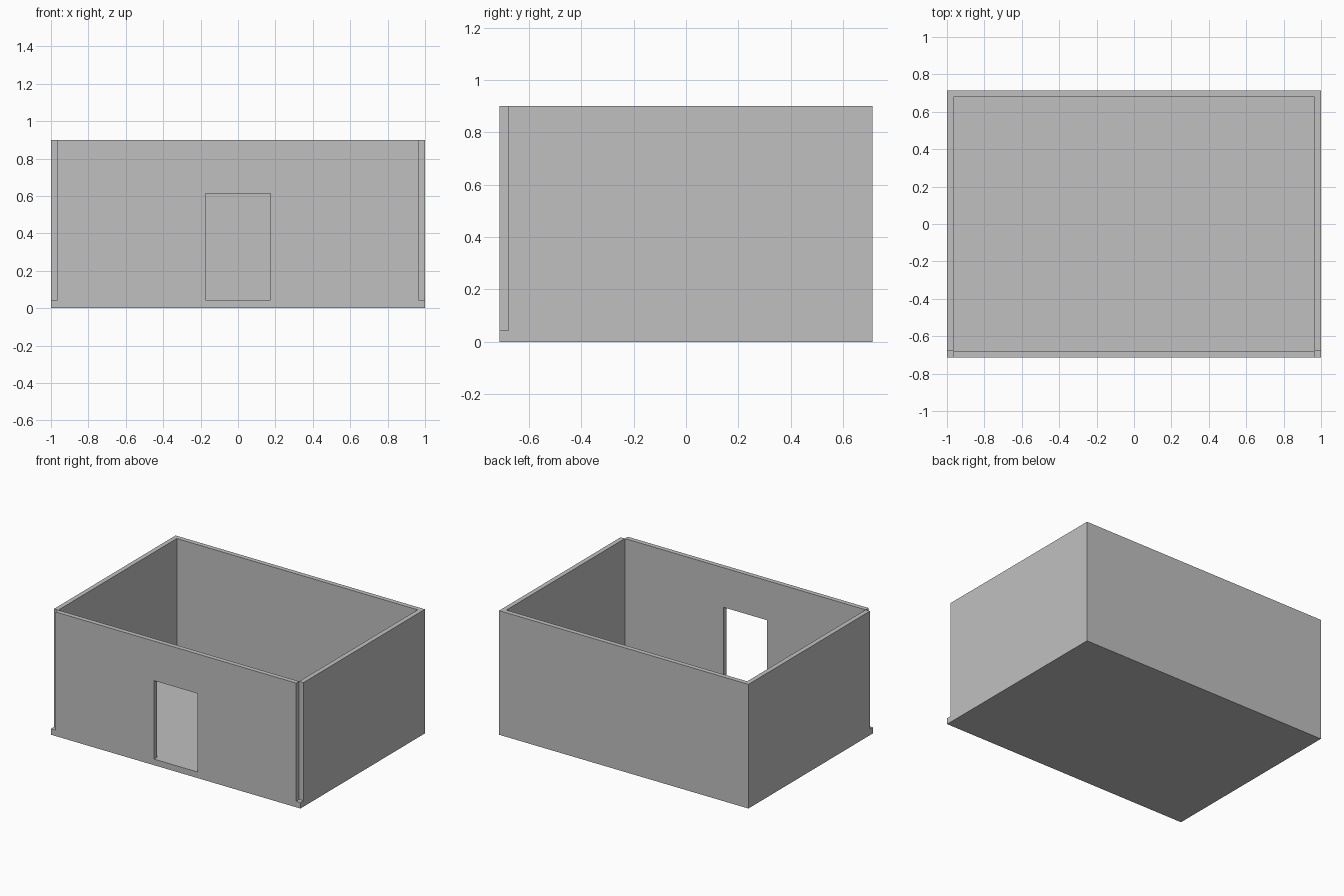
import bpy
import bmesh

cube = bpy.data.objects.get("Cube")
if cube:
    bpy.data.objects.remove(cube, do_unlink=True)

# Overall sizes
X, Y, Z = 1.0, 0.713, 0.90
WALL, FLOOR = 0.034, 0.044
DOOR_X, DOOR_Z = 0.174, 0.613

grey = bpy.data.materials.new("plain_grey")
grey.use_nodes = True
colour = (0.53, 0.53, 0.53, 1)
grey.diffuse_color = colour
grey.node_tree.nodes["Principled BSDF"].inputs["Base Color"].default_value = colour


def finish(name, bm):
    mesh = bpy.data.meshes.new(name)
    bmesh.ops.recalc_face_normals(bm, faces=bm.faces)
    bm.to_mesh(mesh)
    bm.free()
    mesh.materials.append(grey)
    obj = bpy.data.objects.new(name, mesh)
    bpy.context.collection.objects.link(obj)
    return obj


def box(name, low, high):
    bm = bmesh.new()
    bmesh.ops.create_cube(bm, size=1)
    for v in bm.verts:
        v.co = [high[i] if v.co[i] > 0 else low[i] for i in range(3)]
    return finish(name, bm)


# Floor slab under all walls
box("floor", (-X, -Y, 0), (X, Y, FLOOR))

# Side walls stop short of the front, leaving open corner notches
box("left_wall", (X - WALL, WALL - Y, FLOOR), (X, Y, Z))
box("right_wall", (-X, WALL - Y, FLOOR), (WALL - X, Y, Z))

# Back wall fits between the side walls
box("back_wall", (WALL - X, Y - WALL, FLOOR), (X - WALL, Y, Z))

# Front wall: an outline with a doorway, extruded to the wall thickness
end = X - WALL
outline = [(-end, FLOOR), (-DOOR_X, FLOOR), (-DOOR_X, DOOR_Z), (DOOR_X, DOOR_Z),
           (DOOR_X, FLOOR), (end, FLOOR), (end, Z), (-end, Z)]
bm = bmesh.new()
face = bm.faces.new([bm.verts.new((x, -Y, z)) for x, z in outline])
extruded = bmesh.ops.extrude_face_region(bm, geom=[face], use_keep_orig=True)
for v in extruded["geom"]:
    if isinstance(v, bmesh.types.BMVert):
        v.co.y += WALL
finish("front_wall", bm)
